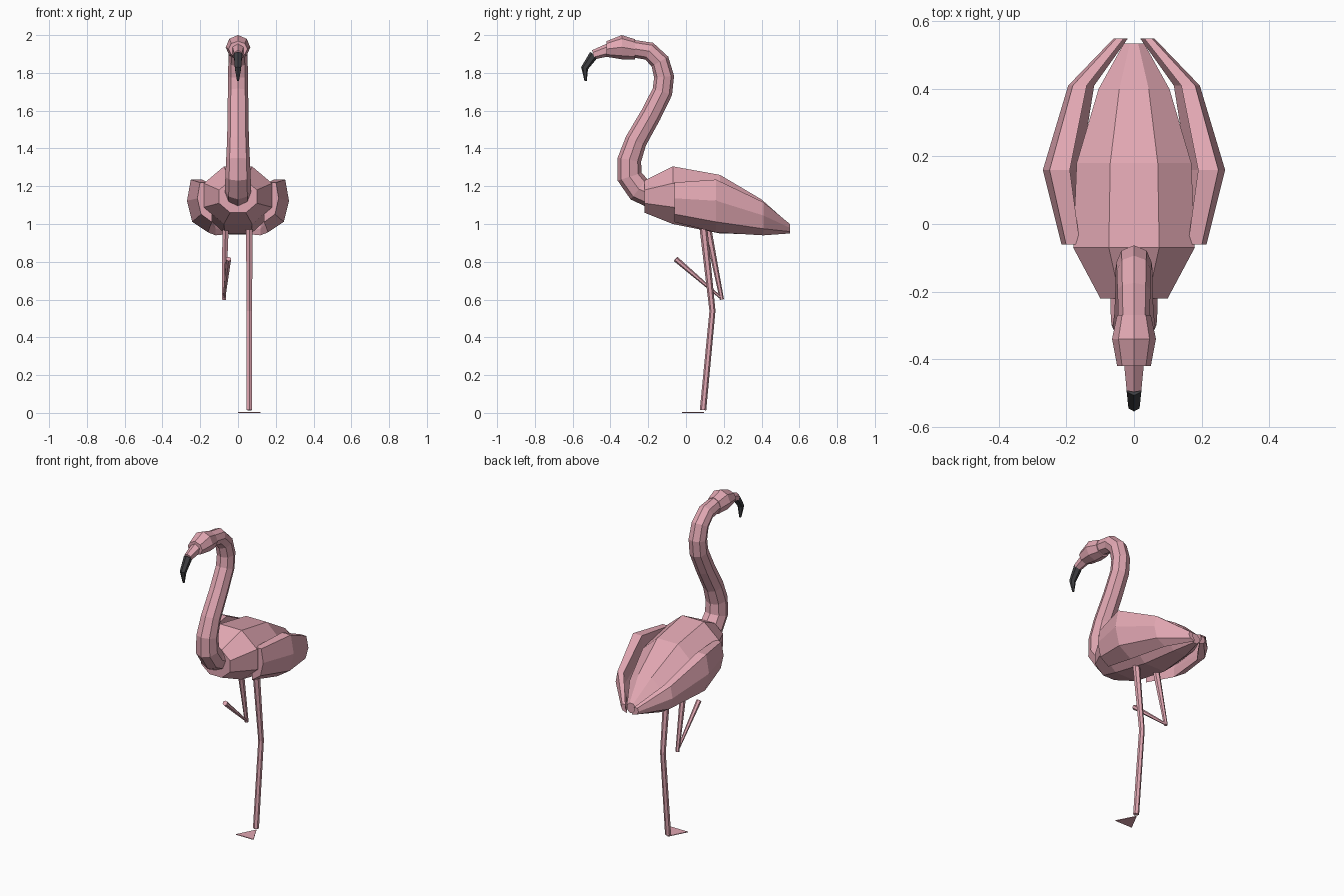
import bpy, bmesh, math
from mathutils import Vector

cube = bpy.data.objects.get("Cube")
if cube:
    bpy.data.objects.remove(cube)


def material(name, colour):
    m = bpy.data.materials.new(name)
    m.use_nodes = True
    m.diffuse_color = (*colour, 1)
    m.node_tree.nodes["Principled BSDF"].inputs["Base Color"].default_value = (*colour, 1)
    return m


PINK = material("feather pink", (0.76, 0.39, 0.45))
DARK = material("beak charcoal", (0.05, 0.05, 0.055))


def loft(name, rings, mat=PINK):
    """Skin a list of point rings and cap both ends."""
    bm = bmesh.new()
    loops = [[bm.verts.new(p) for p in ring] for ring in rings]
    n = len(loops[0])
    for a, b in zip(loops, loops[1:]):
        for i in range(n):
            j = (i + 1) % n
            bm.faces.new((a[i], a[j], b[j], b[i]))
    bm.faces.new(loops[0])
    bm.faces.new(loops[-1])
    bmesh.ops.recalc_face_normals(bm, faces=bm.faces)
    mesh = bpy.data.meshes.new(name)
    bm.to_mesh(mesh)
    bm.free()
    mesh.materials.append(mat)
    obj = bpy.data.objects.new(name, mesh)
    bpy.context.collection.objects.link(obj)
    return obj


def oval(centre, side, up, n, turn):
    angles = [2 * math.pi * (i + turn) / n for i in range(n)]
    return [centre + side * math.sin(a) + up * math.cos(a) for a in angles]


def tube(name, path, n=8, turn=0.0, mat=PINK):
    """Tube along (x, y, z, radius) points, rings square to the path."""
    pts = [Vector(p[:3]) for p in path]
    rings = []
    for i, p in enumerate(path):
        along = (pts[min(i + 1, len(pts) - 1)] - pts[max(i - 1, 0)]).normalized()
        side = Vector((1, 0, 0))
        side = (side - along * side.dot(along)).normalized()
        rings.append(oval(pts[i], side * p[3], along.cross(side) * p[3], n, turn))
    return loft(name, rings, mat)


def upright(name, sections, n=8, turn=0.5):
    """Loft along y from (y, half width, bottom, top) sections."""
    k = 1 / math.cos(math.pi / n) if turn else 1
    return loft(name, [oval(Vector((0, y, (lo + hi) / 2)), Vector((w * k, 0, 0)),
                            Vector((0, 0, (hi - lo) / 2 * k)), n, turn)
                       for y, w, lo, hi in sections])


# Body
upright("body", [(-0.22, 0.10, 1.06, 1.23), (-0.07, 0.18, 1.0, 1.305),
                 (0.18, 0.17, 0.95, 1.26), (0.40, 0.105, 0.945, 1.13),
                 (0.535, 0.03, 0.95, 1.01)])

# Wings: (y, inner x, outer x, bottom, top) sections of a bent slab
wing_sections = [(-0.06, 0.16, 0.215, 1.01, 1.22), (0.16, 0.19, 0.27, 0.955, 1.235),
                 (0.41, 0.14, 0.195, 0.94, 1.115), (0.55, 0.03, 0.06, 0.95, 1.0)]
for label, s in (("left", 1), ("right", -1)):
    rings = []
    for y, inner, outer, lo, hi in wing_sections:
        w, h = outer - inner, hi - lo
        profile = [(inner, hi), (outer - 0.25 * w, hi), (outer, lo + 0.6 * h),
                   (outer - 0.35 * w, lo + 0.2 * h), (inner - 0.4 * w, lo),
                   (inner - 0.4 * w, lo + 0.2 * h), (inner, lo + 0.55 * h)]
        rings.append([Vector((s * x, y, z)) for x, z in profile])
    loft(label + "_wing", rings)

# Neck
neck = [(-0.17, 1.15, 0.07), (-0.25, 1.185, 0.07), (-0.298, 1.25, 0.067),
        (-0.30, 1.34, 0.063), (-0.265, 1.44, 0.058), (-0.185, 1.58, 0.055),
        (-0.125, 1.70, 0.054), (-0.116, 1.78, 0.053), (-0.138, 1.86, 0.051),
        (-0.195, 1.915, 0.049), (-0.29, 1.93, 0.046)]
tube("neck", [(0, *p) for p in neck])

# Head and beak
upright("head", [(-0.27, 0.05, 1.87, 1.978), (-0.34, 0.065, 1.872, 2.0),
                 (-0.42, 0.05, 1.885, 1.968)], turn=0)
tube("beak_base", [(0, -0.41, 1.922, 0.034), (0, -0.49, 1.896, 0.025)], 6)
tube("beak_tip", [(0, -0.487, 1.897, 0.025), (0, -0.537, 1.825, 0.019),
                  (0, -0.531, 1.757, 0.006)], 6, mat=DARK)

# Standing leg with webbed foot
tube("left_leg", [(0.06, 0.09, 1.0, 0.021), (0.06, 0.14, 0.54, 0.016),
                  (0.06, 0.09, 0.015, 0.017)], 6)
foot = [(0.06, 0.095), (0, -0.02), (0.12, -0.02)]
loft("left_foot", [[Vector((x, y, z)) for x, y in foot] for z in (0, 0.004)])

# Raised leg folded at the joint
tube("right_thigh", [(-0.066, 0.11, 1.0, 0.02), (-0.074, 0.19, 0.6, 0.011)], 6)
tube("right_shin", [(-0.074, 0.19, 0.605, 0.007), (-0.05, -0.055, 0.815, 0.015)], 6)
